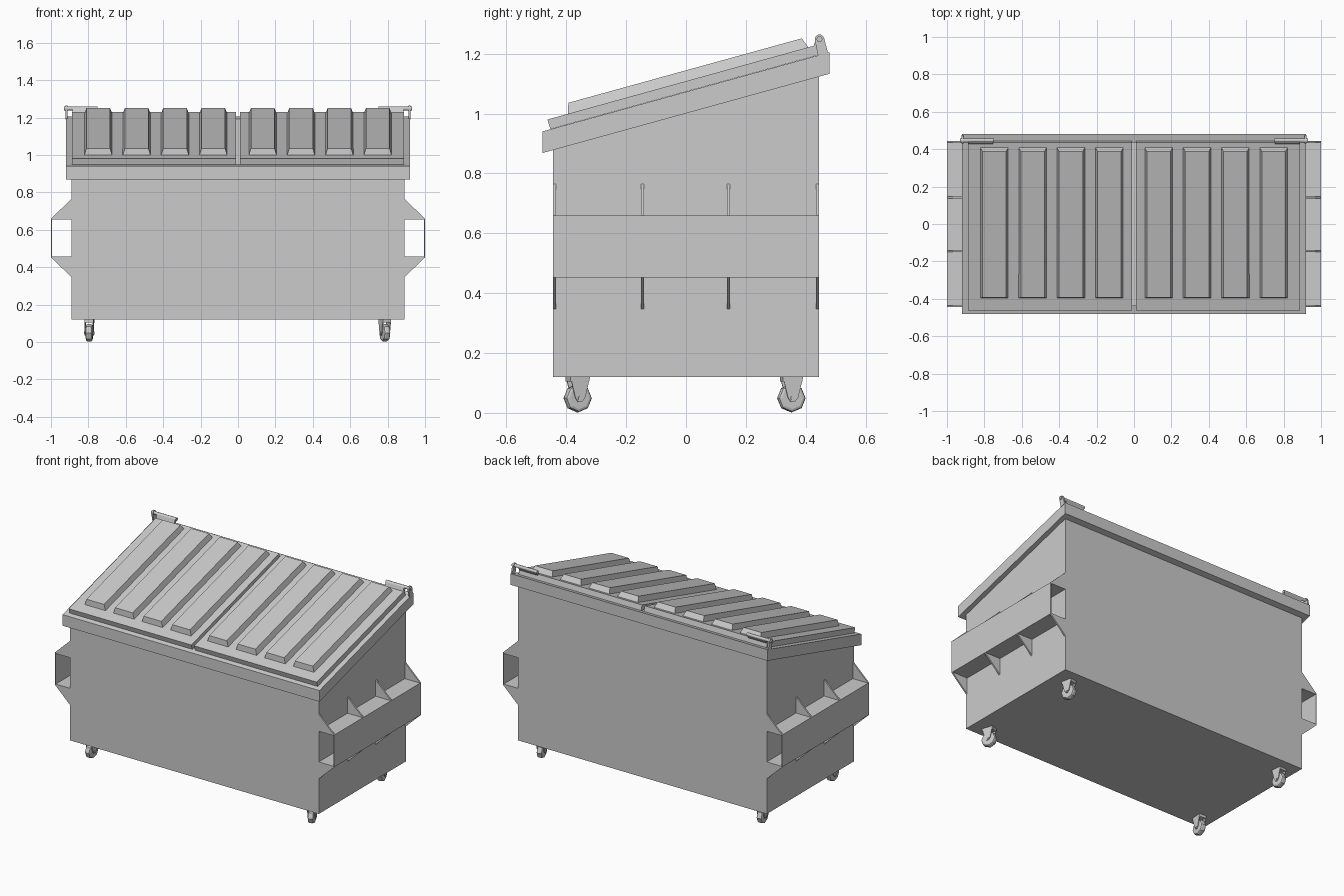
import bpy, bmesh, math
from mathutils import Matrix

if "Cube" in bpy.data.objects:
    bpy.data.objects.remove(bpy.data.objects["Cube"])

SLOPE = 0.276


def rim_top(y):
    return 0.94 + SLOPE * (y + 0.48)


def lid_top(y):
    return 0.98 + SLOPE * (y + 0.465)


def finish(name, bm):
    bmesh.ops.recalc_face_normals(bm, faces=bm.faces[:])
    me = bpy.data.meshes.new(name)
    bm.to_mesh(me)
    bm.free()
    ob = bpy.data.objects.new(name, me)
    bpy.context.collection.objects.link(ob)
    return ob


def prism(name, profile, a, b, axis='x'):
    """Extrude a profile (y,z for axis x; x,z for axis y) from a to b."""
    bm = bmesh.new()
    put = (lambda t, p: (t, p[0], p[1])) if axis == 'x' else (lambda t, p: (p[0], t, p[1]))
    lo = [bm.verts.new(put(a, p)) for p in profile]
    hi = [bm.verts.new(put(b, p)) for p in profile]
    bm.faces.new(lo)
    bm.faces.new(hi)
    n = len(profile)
    for i in range(n):
        j = (i + 1) % n
        bm.faces.new((lo[i], lo[j], hi[j], hi[i]))
    return finish(name, bm)


def cylinder_x(name, r, x0, x1, y, z, sides, bevel=0):
    bm = bmesh.new()
    m = Matrix.Translation(((x0 + x1) / 2, y, z)) @ Matrix.Rotation(math.pi / 2, 4, 'Y')
    bmesh.ops.create_cone(bm, cap_ends=True, segments=sides, radius1=r, radius2=r,
                          depth=abs(x1 - x0), matrix=m)
    if bevel:
        caps = [f for f in bm.faces if len(f.verts) > 4]
        edges = list({e for f in caps for e in f.edges})
        bmesh.ops.bevel(bm, geom=edges, offset=bevel, segments=2, profile=0.5, affect='EDGES')
    return finish(name, bm)


# Hollow bin body with a sloped open top
body = prism("body", [(-0.445, 0.12), (0.445, 0.12), (0.445, rim_top(0.445) - 0.01),
                      (-0.445, rim_top(-0.445) - 0.01)], -0.89, 0.89)
bm = bmesh.new()
bm.from_mesh(body.data)
bmesh.ops.delete(bm, geom=[max(bm.faces, key=lambda f: f.calc_center_median().z)], context='FACES_ONLY')
bm.to_mesh(body.data)
bm.free()
solid = body.modifiers.new("walls", 'SOLIDIFY')
solid.thickness = 0.01
solid.offset = -1

# Sloped rim frame around the opening
bm = bmesh.new()
loops = []
for hx, hy, drop in ((0.92, 0.48, 0), (0.92, 0.48, 0.072), (0.882, 0.437, 0.072), (0.882, 0.437, 0)):
    loops.append([bm.verts.new((sx * hx, sy * hy, rim_top(sy * hy) - drop))
                  for sx, sy in ((-1, -1), (1, -1), (1, 1), (-1, 1))])
for k in range(4):
    p, q = loops[k], loops[(k + 1) % 4]
    for i in range(4):
        j = (i + 1) % 4
        bm.faces.new((p[i], p[j], q[j], q[i]))
finish("rim", bm)


# Raised tapered rib on a lid
def rib(name, cx):
    bm = bmesh.new()
    rings = []
    for hw, y0, y1, h in ((0.075, -0.395, 0.41, -0.003), (0.063, -0.393, 0.387, 0.036)):
        rings.append([bm.verts.new((cx + sx * hw, y, lid_top(y) + h))
                      for sx, y in ((-1, y0), (1, y0), (1, y1), (-1, y1))])
    lo, hi = rings
    bm.faces.new(lo)
    bm.faces.new(hi)
    for i in range(4):
        j = (i + 1) % 4
        bm.faces.new((lo[i], lo[j], hi[j], hi[i]))
    finish(name, bm)


for s, side in ((-1, "left"), (1, "right")):
    # Lid with four ribs
    prism(side + "_lid", [(-0.463, 0.98), (-0.453, 0.948), (0.445, 1.196), (0.436, 1.229)],
          s * 0.01, s * 0.888)
    for i in range(4):
        rib(f"{side}_lid_rib_{i + 1}", s * (0.132 + 0.205 * i))

    # Hinge: bracket, rod and lid tab
    cy, cz = 0.446, 1.248
    arc = [(cy + 0.016 * math.cos(math.radians(t)), cz + 0.016 * math.sin(math.radians(t)))
           for t in range(15, 196, 30)]
    prism(side + "_hinge_bracket", [(0.442, 1.19), (0.475, 1.2)] + arc, s * 0.912, s * 0.922)
    cylinder_x(side + "_hinge_rod", 0.010, s * 0.75, s * 0.93, cy, cz, 12)
    prism(side + "_hinge_tab", [(0.425, 1.222), (0.44, 1.222), (0.453, 1.242), (0.444, 1.259),
                                (0.434, 1.25)], s * 0.755, s * 0.885)

    # Fork pocket channel, open at both ends
    prism(side + "_pocket", [(s * x, z) for x, z in (
        (0.885, 0.452), (1.0, 0.452), (1.0, 0.66), (0.885, 0.66), (0.885, 0.655),
        (0.994, 0.655), (0.994, 0.457), (0.885, 0.457))], -0.445, 0.445, 'y')

    # Triangular gussets above and below the pocket
    for i, y in enumerate((-0.44, -0.146, 0.142, 0.44)):
        for tag, z0, z1 in (("upper", 0.66, 0.765), ("lower", 0.452, 0.347)):
            prism(f"{side}_{tag}_gusset_{i + 1}",
                  [(s * 0.885, z0), (s * 1.0, z0), (s * 0.89, z1), (s * 0.885, z1)],
                  y - 0.005, y + 0.005, 'y')


# Swivel caster with fork and eight-sided wheel
def caster(name, x, y, turn):
    fork = [(-0.034, 0.122), (0.036, 0.122), (0.018, 0.05), (0.006, 0.036), (-0.006, 0.036), (-0.016, 0.05)]
    parts = [cylinder_x(name + "_wheel", 0.047, -0.018, 0.018, 0, 0.049, 8, 0.010),
             cylinder_x(name + "_axle", 0.008, -0.027, 0.027, 0, 0.049, 8),
             prism(name + "_fork_left", fork, -0.024, -0.019),
             prism(name + "_fork_right", fork, 0.019, 0.024),
             prism(name + "_fork_top", [(-0.034, 0.105), (0.032, 0.105), (0.036, 0.122), (-0.034, 0.122)],
                   -0.024, 0.024)]
    for p in parts:
        p.location = (x, y, 0)
        p.rotation_euler.z = math.radians(turn)


caster("front_left_caster", -0.795, -0.362, -4)
caster("front_right_caster", 0.785, -0.362, 20)
caster("rear_left_caster", -0.795, 0.352, 5)
caster("rear_right_caster", 0.785, 0.352, 12)
